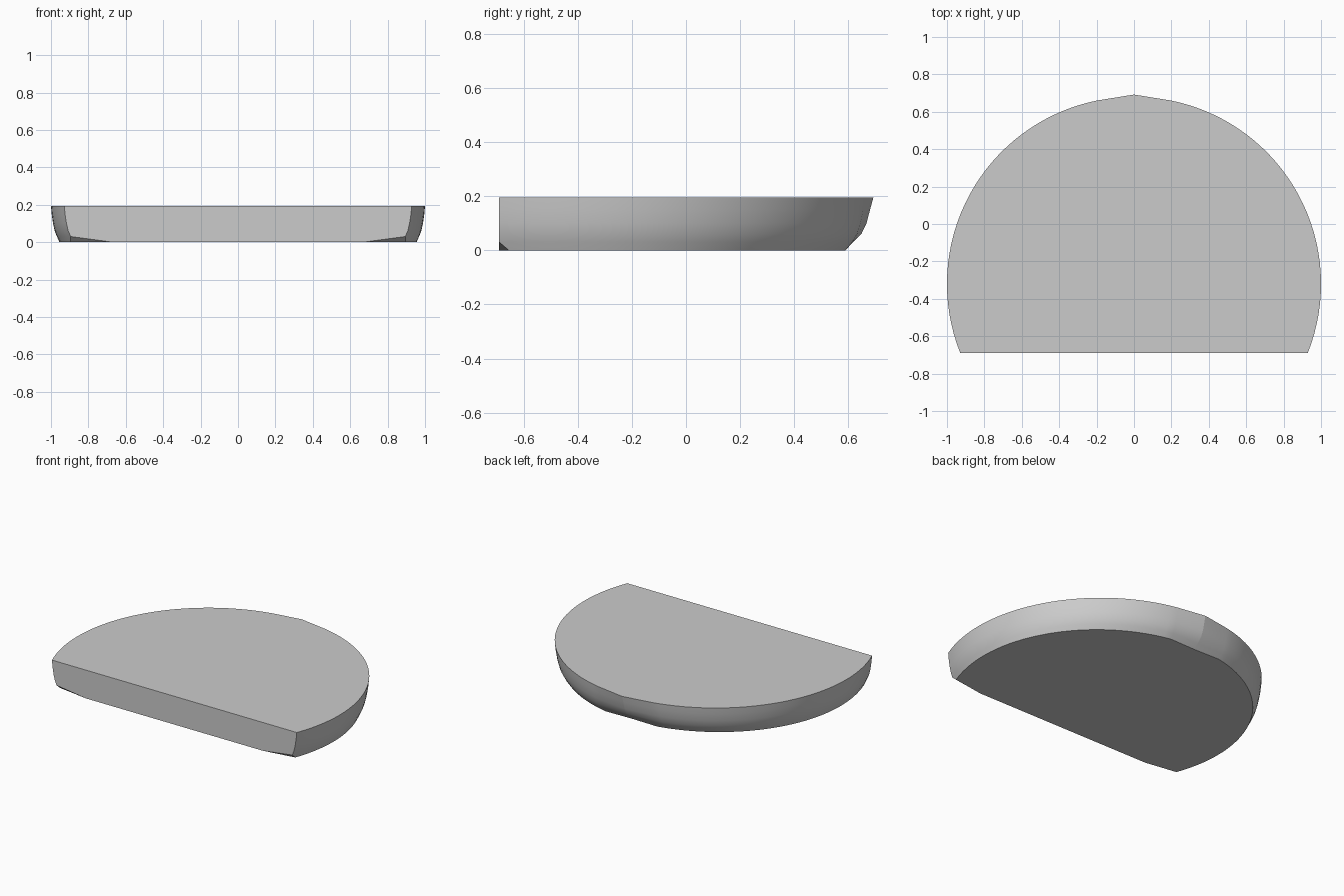
import bpy, bmesh, math

cube = bpy.data.objects.get("Cube")
if cube:
    bpy.data.objects.remove(cube, do_unlink=True)

CY, FRONT, STEPS = -0.32, -0.69, 32
# wall levels: height, side radius, extra inset towards the back, y of the back tip
LEVELS = [(0, 0.955, 0.026, 0.585), (0.03, 0.968, 0.014, 0.617),
          (0.06, 0.980, 0.008, 0.648), (0.10, 0.989, 0.004, 0.667),
          (0.15, 0.996, 0.001, 0.68), (0.194, 1.0, 0, 0.692)]

grey = bpy.data.materials.new("plain grey")
grey.use_nodes = True
colour = (0.6, 0.6, 0.6, 1)
grey.diffuse_color = colour
grey.node_tree.nodes["Principled BSDF"].inputs["Base Color"].default_value = colour

bm = bmesh.new()


def ring(z, radius, inset, tip):
    """Arc from the front right corner round to the left, with a tip at the back."""
    end_y = -0.655 if z == 0 else FRONT
    start = math.asin((end_y - CY) / radius)
    stop = math.acos(0.2 / radius)
    half = []
    for i in range(STEPS + 1):
        a = start + (stop - start) * i / STEPS
        r = radius - inset * max(0, math.sin(a)) ** 2
        half.append((r * math.cos(a), CY + r * math.sin(a), z))
    points = half + [(0, tip, z)] + [(-x, y, h) for x, y, h in reversed(half)]
    return [bm.verts.new(p) for p in points]


# curved wall
rings = [ring(*level) for level in LEVELS]
for low, high in zip(rings, rings[1:]):
    for i in range(len(low) - 1):
        bm.faces.new((low[i], low[i + 1], high[i + 1], high[i]))
    tip = len(low) // 2
    bm.edges.get((low[tip], high[tip])).smooth = False

# flat top, base, cut front and the two small lower corners
left = bm.verts.new((0.67, FRONT, 0))
right = bm.verts.new((-0.67, FRONT, 0))
bm.faces.new(rings[-1])
bm.faces.new(rings[0] + [right, left])
bm.faces.new([right, left] + [r[0] for r in rings[1:]]
             + [r[-1] for r in reversed(rings[1:])])
bm.faces.new((left, rings[0][0], rings[1][0]))
bm.faces.new((right, rings[1][-1], rings[0][-1]))
bmesh.ops.recalc_face_normals(bm, faces=bm.faces)

# smooth the wall, keep the flat faces crisp
for f in bm.faces:
    f.smooth = len(f.verts) == 4
for e in bm.edges:
    if e.calc_face_angle(0) > math.radians(35) or any(len(f.verts) > 4 for f in e.link_faces):
        e.smooth = False

mesh = bpy.data.meshes.new("rounded_slab")
bm.to_mesh(mesh)
bm.free()
mesh.materials.append(grey)
slab = bpy.data.objects.new("rounded_slab", mesh)
bpy.context.collection.objects.link(slab)
